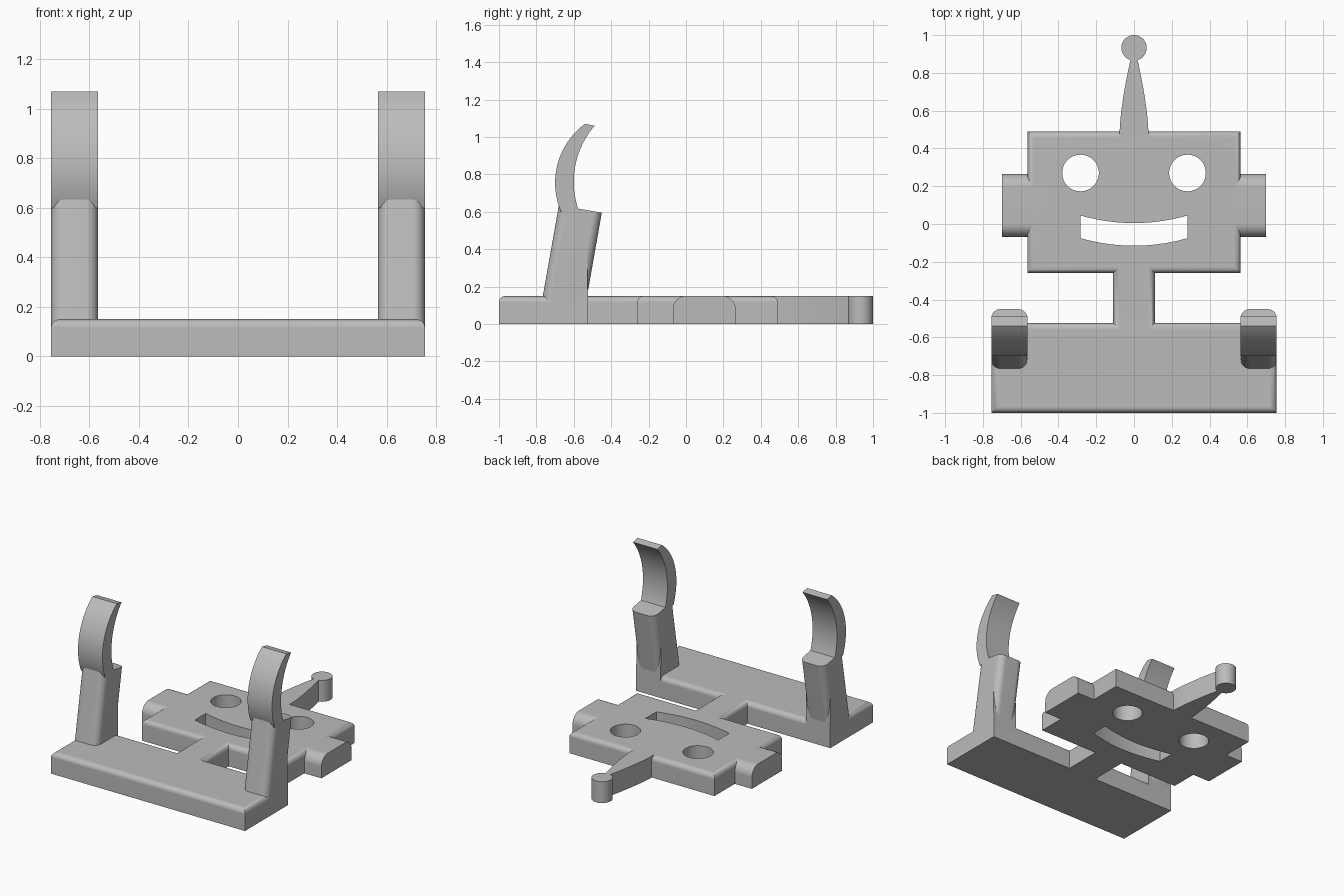
import bpy, bmesh, math
from mathutils import Matrix, Vector

cube = bpy.data.objects.get("Cube")
if cube:
    bpy.data.objects.remove(cube, do_unlink=True)

T = 0.15  # plate thickness

grey = bpy.data.materials.new("plain grey")
grey.use_nodes = True
grey.diffuse_color = (0.5, 0.5, 0.5, 1)
grey.node_tree.nodes["Principled BSDF"].inputs["Base Color"].default_value = (0.5, 0.5, 0.5, 1)


def prism(name, outline, low, high, axis="z", round_edge=None, radius=0.0, segments=6):
    """Extrude an outline along z (xy outline) or x (yz outline), rounding chosen edges."""
    def place(p, h):
        return Vector((p[0], p[1], h)) if axis == "z" else Vector((h, p[0], p[1]))
    bm = bmesh.new()
    face = bm.faces.new([bm.verts.new(place(p, low)) for p in outline])
    moved = bmesh.ops.extrude_face_region(bm, geom=[face], use_keep_orig=True)["geom"]
    shift = place((0, 0), high - low)
    bmesh.ops.translate(bm, vec=shift, verts=[g for g in moved if isinstance(g, bmesh.types.BMVert)])
    bmesh.ops.recalc_face_normals(bm, faces=bm.faces)
    if round_edge:
        edges = [e for e in bm.edges if round_edge(e.verts[0].co, e.verts[1].co)]
        bmesh.ops.bevel(bm, geom=edges, offset=radius, segments=segments,
                        profile=0.5, affect="EDGES", clamp_overlap=True)
    bmesh.ops.recalc_face_normals(bm, faces=bm.faces)
    mesh = bpy.data.meshes.new(name)
    bm.to_mesh(mesh)
    bm.free()
    mesh.materials.append(grey)
    obj = bpy.data.objects.new(name, mesh)
    bpy.context.collection.objects.link(obj)
    return obj


def select(obj):
    bpy.ops.object.select_all(action="DESELECT")
    obj.select_set(True)
    bpy.context.view_layer.objects.active = obj


def finish(obj):
    select(obj)
    bpy.ops.object.shade_smooth_by_angle(angle=math.radians(32))
    mod = obj.modifiers.new("even shading", "WEIGHTED_NORMAL")
    mod.keep_sharp = True


def cut(obj, cutter):
    mod = obj.modifiers.new("cut", "BOOLEAN")
    mod.operation, mod.solver, mod.object = "DIFFERENCE", "EXACT", cutter
    select(obj)
    bpy.ops.object.modifier_apply(modifier=mod.name)
    bpy.data.objects.remove(cutter, do_unlink=True)


def circle(cx, cy, r, n=48):
    return [(cx + r * math.cos(i * math.tau / n), cy + r * math.sin(i * math.tau / n)) for i in range(n)]


def arc(cy, cz, r, z0, z1, n=20):
    """Left-hand arc of a circle between two heights."""
    a0, a1 = math.asin((z0 - cz) / r), math.asin((z1 - cz) / r)
    return [(cy - r * math.cos(a), cz + r * math.sin(a))
            for a in (a0 + (a1 - a0) * i / n for i in range(n + 1))]


def box(x0, x1, y0, y1):
    return [(x0, y0), (x1, y0), (x1, y1), (x0, y1)]


# Shoulders, neck and head in one plate with a rounded top rim
half = [(0.755, -1.0), (0.755, -0.525), (0.11, -0.525), (0.11, -0.26), (0.565, -0.26), (0.565, 0.49)]
outline = half + [(-x, y) for x, y in reversed(half)]
body = prism("body_plate", outline, 0, T, round_edge=lambda a, b: min(a.z, b.z) > T - 0.001, radius=0.035)

# Eye holes and smiling mouth slot
for side in (-1, 1):
    cut(body, prism("eye_cutter", circle(side * 0.283, 0.27, 0.097), -0.1, 0.3))
xs = [0.283 * (i / 10 - 1) for i in range(21)]
smile = [(x, -0.115 + 0.5 * x * x) for x in xs] + [(x, 0.005 + 0.5 * x * x) for x in reversed(xs)]
cut(body, prism("mouth_cutter", smile, -0.1, 0.3))
finish(body)

# Antenna: tapering stalk and round tip
steps = [i / 12 for i in range(13)]
edge = [(0.076 - 0.06 * t ** 1.5, 0.49 + 0.39 * t) for t in steps]
edge = [(0.076, 0.45)] + edge
finish(prism("antenna_stalk", edge + [(-x, y) for x, y in reversed(edge)], 0, T))
finish(prism("antenna_tip", circle(0, 0.933, 0.067), 0, T))

LEAN = math.radians(10)
for side, word in ((1, "left"), (-1, "right")):
    x0, x1 = sorted((side * 0.565, side * 0.755))

    # Ear with broadly rounded top edges
    e0, e1 = sorted((side * 0.52, side * 0.698))
    finish(prism(word + "_ear", box(e0, e1, -0.07, 0.265), 0, T, radius=0.07, segments=8,
                 round_edge=lambda a, b: min(a.z, b.z) > T - 0.001 and abs(a.y - b.y) < 0.001))

    # Leaning arm with rounded long edges
    arm = prism(word + "_arm", box(x0, x1, -0.1165, 0.1165), -0.51, 0, radius=0.048,
                round_edge=lambda a, b: abs(a.z - b.z) > 0.1)
    arm.data.transform(Matrix.Translation((0, -0.565, 0.615)) @ Matrix.Rotation(-LEAN, 4, "X"))
    finish(arm)

    # Square root where the arm meets the shoulder's back face
    root = [(-0.72, 0), (-0.525, 0), (-0.525, 0.17), (-0.53, 0.42), (-0.6, 0.42), (-0.72, 0.14)]
    finish(prism(word + "_arm_root", root, x0, x1, axis="x"))

    # Curved claw on top of the arm
    claw = arc(-0.31, 0.755, 0.39, 0.6, 1.07) + arc(-0.142, 0.76, 0.458, 0.59, 1.06)[::-1]
    finish(prism(word + "_claw", claw, x0, x1, axis="x"))
